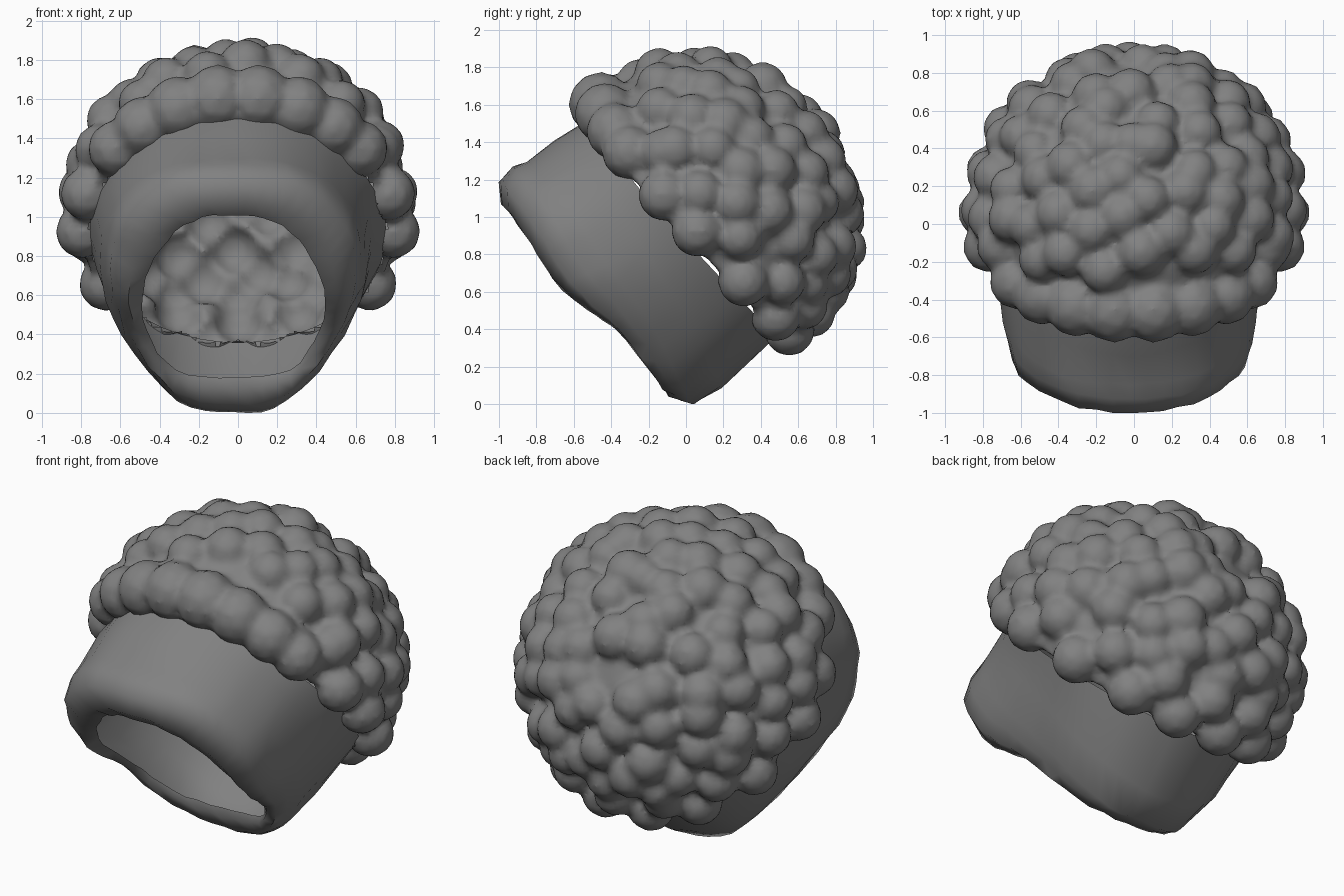
import bpy, bmesh, math, random
from mathutils import Vector

if "Cube" in bpy.data.objects:
    bpy.data.objects.remove(bpy.data.objects["Cube"])

random.seed(4)
grey = bpy.data.materials.new("grey")
grey.diffuse_color = (0.22, 0.22, 0.22, 1)
grey.use_nodes = True
grey.node_tree.nodes["Principled BSDF"].inputs["Base Color"].default_value = grey.diffuse_color

CENTRE = Vector((0, 0.08, 1.02))      # centre of the curly cap
AXIS = Vector((0, 0.73, 0.68)).normalized()   # tilt of the cap, up and back
UP = Vector((0, -AXIS.z, AXIS.y))     # highest direction on the hairline
SIDE = Vector((1, 0, 0))
DEPTH, WIDTH = 0.74, 0.80             # cap radii along and across the axis


def on_cap(h, t, scale=1.0):
    """Point on the flattened cap: h = height along the axis (-1..1), t = turn."""
    r = math.sqrt(1 - h * h) * WIDTH * scale
    return CENTRE + AXIS * (h * DEPTH * scale) + (UP * math.cos(t) + SIDE * math.sin(t)) * r


def cap_level(p):
    """1 on the cap surface, smaller inside it."""
    q = p - CENTRE
    a = q.dot(AXIS)
    return math.hypot(a / DEPTH, (q - AXIS * a).length / WIDTH)


def hairline_lift(t):
    return 0.12 * max(0, math.cos(t)) ** 3


def finish(bm, name):
    mesh = bpy.data.meshes.new(name)
    bm.to_mesh(mesh)
    bm.free()
    obj = bpy.data.objects.new(name, mesh)
    bpy.context.collection.objects.link(obj)
    mesh.materials.append(grey)
    bpy.ops.object.select_all(action='DESELECT')
    obj.select_set(True)
    bpy.context.view_layer.objects.active = obj
    bpy.ops.object.shade_smooth_by_angle(angle=math.radians(60))
    return obj


def full_ring(half, steps=4):
    """Mirror a top-to-bottom half ring and round it with a smooth spline."""
    pts = [Vector(p) for p in half]
    pts += [Vector((-p.x, p.y, p.z)) for p in reversed(pts[1:-1])]
    n, out = len(pts), []
    for i in range(n):
        a, b, c, d = (pts[(i + k) % n] for k in (-1, 0, 1, 2))
        for s in range(steps):
            t = s / steps
            out.append(0.5 * (2 * b + (c - a) * t + (2 * a - 5 * b + 4 * c - d) * t * t
                              + (3 * b - a - 3 * c + d) * t ** 3))
    return out


# Hood: lofted shell from the hairline to the open mouth
hairline = [on_cap(-0.22 + hairline_lift(math.pi * i / 6), math.pi * i / 6, 0.97)
            for i in range(7)]
rings = [
    hairline,
    # upper cheeks
    [(0, -.70, 1.41), (.36, -.62, 1.36), (.63, -.42, 1.15), (.70, -.22, .82),
     (.60, .00, .48), (.36, .14, .20), (0, .19, .09)],
    # brow, cheeks and chin
    [(0, -.85, 1.295), (.36, -.80, 1.25), (.61, -.62, 1.05), (.68, -.42, .74),
     (.57, -.17, .40), (.28, -.01, .06), (0, .04, 0)],
    # ridge over the lip
    [(0, -.93, 1.265), (.35, -.88, 1.22), (.60, -.72, 1.01), (.65, -.53, .70),
     (.55, -.27, .40), (.30, -.08, .09), (0, -.03, .015)],
    # outer lip
    [(0, -1.0, 1.19), (.34, -.95, 1.14), (.58, -.80, .94), (.62, -.63, .66),
     (.53, -.36, .40), (.31, -.15, .12), (0, -.09, .04)],
    # turned-in lip
    [(0, -.985, 1.07), (.25, -.95, 1.03), (.46, -.83, .86), (.53, -.66, .61),
     (.48, -.38, .40), (.29, -.18, .18), (0, -.14, .13)],
    # mouth edge
    [(0, -.92, 1.01), (.20, -.89, .98), (.37, -.79, .84), (.46, -.62, .63),
     (.44, -.35, .42), (.29, -.17, .22), (0, -.13, .18)],
]
bm = bmesh.new()
loops = [[bm.verts.new(p) for p in full_ring(r)] for r in rings]
for a, b in zip(loops, loops[1:]):
    n = len(a)
    for i in range(n):
        bm.faces.new((a[i], b[i], b[(i + 1) % n], a[(i + 1) % n]))
# slight unevenness and lean to one side, kept off the hairline
for loop in loops[1:]:
    for v in loop:
        v.co.x += random.uniform(-0.006, 0.006) - 0.025
        v.co.y += random.uniform(-0.006, 0.006)
        v.co.z = max(0, v.co.z + random.uniform(-0.006, 0.006))
bmesh.ops.recalc_face_normals(bm, faces=bm.faces)
finish(bm, "hood")

# Curls: two mirrored rows along the hairline, then a spiral over the cap
curls = []
for height, size, turns in ((-0.11, 0.14, (7.5, 22.5, 37.5, 51, 75, 94, 122, 148, 169)),
                            (0.09, 0.13, (62, 84, 107, 135, 158, 180))):
    for turn in turns:
        for sign in (1, -1):
            t = math.radians(turn) * sign
            lift = hairline_lift(t)
            curls.append((on_cap(height + lift, t), size + 0.3 * lift))
COUNT = 200
for i in range(COUNT):
    h = 1 - 2 * (i + 0.5) / COUNT
    t = i * math.pi * (3 - math.sqrt(5))
    if h < 0.19 + 0.5 * hairline_lift(t):
        continue
    h = min(1, h + random.uniform(-0.05, 0.05))
    curls.append((on_cap(h, t + random.uniform(-0.06, 0.06), random.uniform(0.98, 1.02)),
                  random.uniform(0.12, 0.14)))

# Cap: solid dome and curls fused into one skin
bm = bmesh.new()
bmesh.ops.create_icosphere(bm, subdivisions=4, radius=1)
for v in bm.verts:
    d = v.co.normalized()
    a = d.dot(AXIS)
    v.co = CENTRE + (AXIS * a * DEPTH + (d - AXIS * a) * WIDTH) * 1.02
cut = bmesh.ops.bisect_plane(bm, geom=bm.verts[:] + bm.edges[:] + bm.faces[:],
                             plane_co=CENTRE - AXIS * 0.14, plane_no=AXIS, clear_inner=True)
rim = [e for e in cut['geom_cut'] if isinstance(e, bmesh.types.BMEdge)]
bmesh.ops.contextual_create(bm, geom=rim)
bmesh.ops.recalc_face_normals(bm, faces=bm.faces)
for p, r in curls:
    part = bmesh.ops.create_icosphere(bm, subdivisions=2, radius=r)
    bmesh.ops.translate(bm, verts=part['verts'], vec=p)
cap = finish(bm, "curly_cap")
fuse = cap.modifiers.new("fuse", 'REMESH')
fuse.mode = 'VOXEL'
fuse.voxel_size = 0.025
soften = cap.modifiers.new("soften", 'SMOOTH')
soften.factor = 0.5
soften.iterations = 2
for m in [m.name for m in cap.modifiers if m.type in ('REMESH', 'SMOOTH')]:
    bpy.ops.object.modifier_move_to_index(modifier=m, index=0)
    bpy.ops.object.modifier_apply(modifier=m)

# open the underside so the cap is a hollow shell
bm = bmesh.new()
bm.from_mesh(cap.data)
inner = [f for f in bm.faces if cap_level(f.calc_center_median()) < 0.965]
bmesh.ops.delete(bm, geom=inner, context='FACES')
for f in bm.faces:
    f.smooth = True
bm.to_mesh(cap.data)
bm.free()
